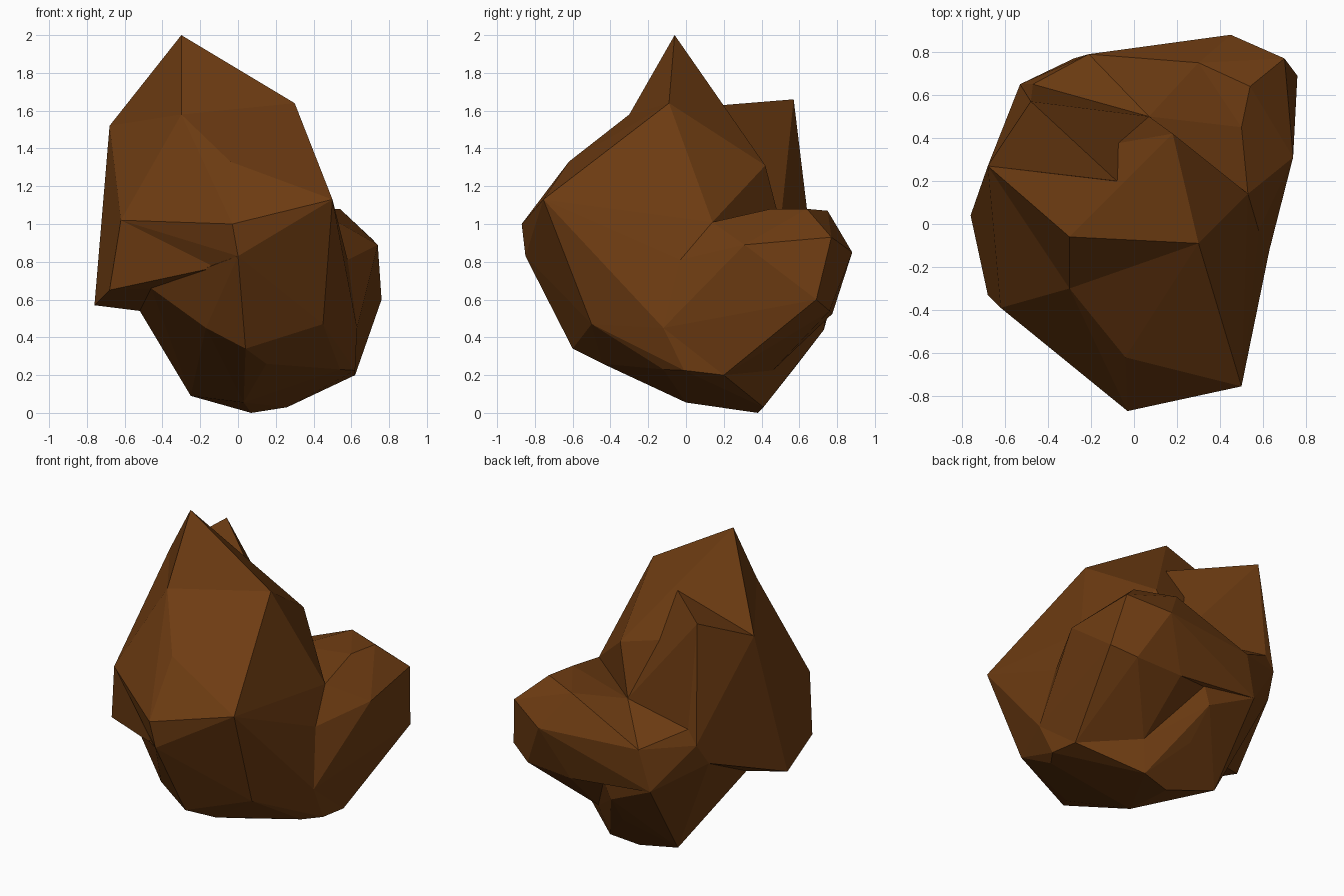
import bpy, bmesh, math

if "Cube" in bpy.data.objects:
    bpy.data.objects.remove(bpy.data.objects["Cube"])

brown = bpy.data.materials.new("rock_brown")
brown.diffuse_color = (0.155, 0.045, 0.006, 1)
brown.use_nodes = True
brown.node_tree.nodes["Principled BSDF"].inputs["Base Color"].default_value = brown.diffuse_color

# Corners shared by neighbouring chunks, so the facets meet cleanly
LEFT_TOP = (-.68, .27, 1.52)
LEFT_FRONT = (-.62, -.39, 1.02)
LEFT_LOW = (-.68, -.33, .65)
LEFT_TIP = (-.76, .04, .57)
BROW = (-.30, -.30, 1.58)
RIGHT_TOP = (.30, -.09, 1.64)
BACK_SHOULDER = (.18, .42, 1.31)
SADDLE = (-.08, .20, 1.63)
VALLEY = (.07, .50, 1.0)
UNDERCUT = (-.52, .12, .54)
NOTCH = (-.46, -.38, .66)
CHIN = (0, -.85, .83)
CHIN_LEFT = (-.12, -.71, .77)
FLANK_FRONT = (.45, -.50, .47)
FLANK_LOW = (.63, -.12, .45)
FLANK_HIGH = (.53, .14, 1.01)
FLANK_MID = (.58, -.03, .81)
SPUR_FOOT = (-.47, .65, 1.0)
SPUR_HEEL = (-.53, .65, .91)
BACK_LEFT = (-.56, .565, .77)
BACK_LOW = (-.28, .77, .585)
BACK_MID = (-.21, .79, .85)
LOBE_SIDE = (.76, .69, .60)
LOBE_UNDER = (.66, .37, .54)
LOBE_HEEL = (.61, .76, .54)
LOBE_BELLY = (.29, .775, .525)
BACK_UNDER = (.076, .74, .55)
BASE_RIGHT = (.62, .20, .20)
BASE_HOLLOW = (.31, .46, .225)


def chunk(name, corners):
    """One faceted stone chunk: the convex hull of a few corners."""
    bm = bmesh.new()
    for c in corners:
        bm.verts.new(c)
    bmesh.ops.convex_hull(bm, input=list(bm.verts))
    loose = [v for v in bm.verts if not v.link_faces]
    bmesh.ops.delete(bm, geom=loose, context='VERTS')
    bmesh.ops.dissolve_limit(bm, angle_limit=math.radians(2),
                             verts=list(bm.verts), edges=list(bm.edges))
    bmesh.ops.recalc_face_normals(bm, faces=list(bm.faces))
    mesh = bpy.data.meshes.new(name)
    bm.to_mesh(mesh)
    bm.free()
    mesh.materials.append(brown)
    bpy.context.collection.objects.link(bpy.data.objects.new(name, mesh))


# Main peak
chunk("main_peak", [
    (-.30, -.06, 2.0), RIGHT_TOP, BROW, LEFT_TOP, LEFT_TIP, SADDLE,
    BACK_SHOULDER, VALLEY, UNDERCUT])

# Bulging front below the peak, with the big right flank
chunk("front_bulge", [
    (-.04, -.62, 1.33), (-.03, -.87, 1.0), (.50, -.755, 1.13),
    RIGHT_TOP, BROW, BACK_SHOULDER, VALLEY, LEFT_TOP, LEFT_FRONT, UNDERCUT,
    CHIN, CHIN_LEFT, FLANK_FRONT, FLANK_LOW, FLANK_HIGH, FLANK_MID])

# Overhanging left cheek
chunk("left_cheek", [
    LEFT_TOP, LEFT_FRONT, LEFT_LOW, LEFT_TIP, CHIN_LEFT, NOTCH, UNDERCUT])

# Second peak at the back left
chunk("back_spur", [
    (-.48, .57, 1.66), SPUR_FOOT, SPUR_HEEL, LEFT_TOP, LEFT_TIP, SADDLE,
    VALLEY, BACK_LEFT, UNDERCUT])

# Ledge joining the spur to the lobe
chunk("back_ledge", [
    SPUR_FOOT, SPUR_HEEL, VALLEY, BACK_MID, BACK_LEFT, BACK_LOW,
    BACK_UNDER, UNDERCUT])

# Rounded lobe at the back right
chunk("side_lobe", [
    (.42, .39, 1.04), (.50, .45, 1.08), (.54, .64, 1.08), (.30, .75, 1.07),
    (.70, .77, .93), (.74, .31, .89), (.45, .88, .85), (.05, .80, .88),
    (.05, .81, .75), LOBE_SIDE, VALLEY, BACK_MID, BACK_LOW, BACK_UNDER,
    LOBE_UNDER, LOBE_HEEL, LOBE_BELLY, FLANK_LOW, FLANK_HIGH, FLANK_MID])

# Slope under the lobe
chunk("lobe_underside", [
    FLANK_LOW, LOBE_UNDER, LOBE_SIDE, LOBE_HEEL, LOBE_BELLY, BASE_RIGHT,
    BASE_HOLLOW, BACK_UNDER])

# Tapered underside the rock rests on
chunk("rock_base", [
    (-.25, .44, .09), (-.12, .40, .065), (.07, .38, 0), (.26, .41, .03),
    (.62, -.01, .225), (.54, -.12, .23), (.03, 0, .055), (.15, -.44, .26),
    (.04, -.60, .34), (-.17, -.55, .45), (.05, .58, .245), (.03, .73, .44),
    BASE_RIGHT, BASE_HOLLOW, UNDERCUT, NOTCH, CHIN, CHIN_LEFT, FLANK_FRONT,
    FLANK_LOW, BACK_LEFT, BACK_LOW, BACK_UNDER])
